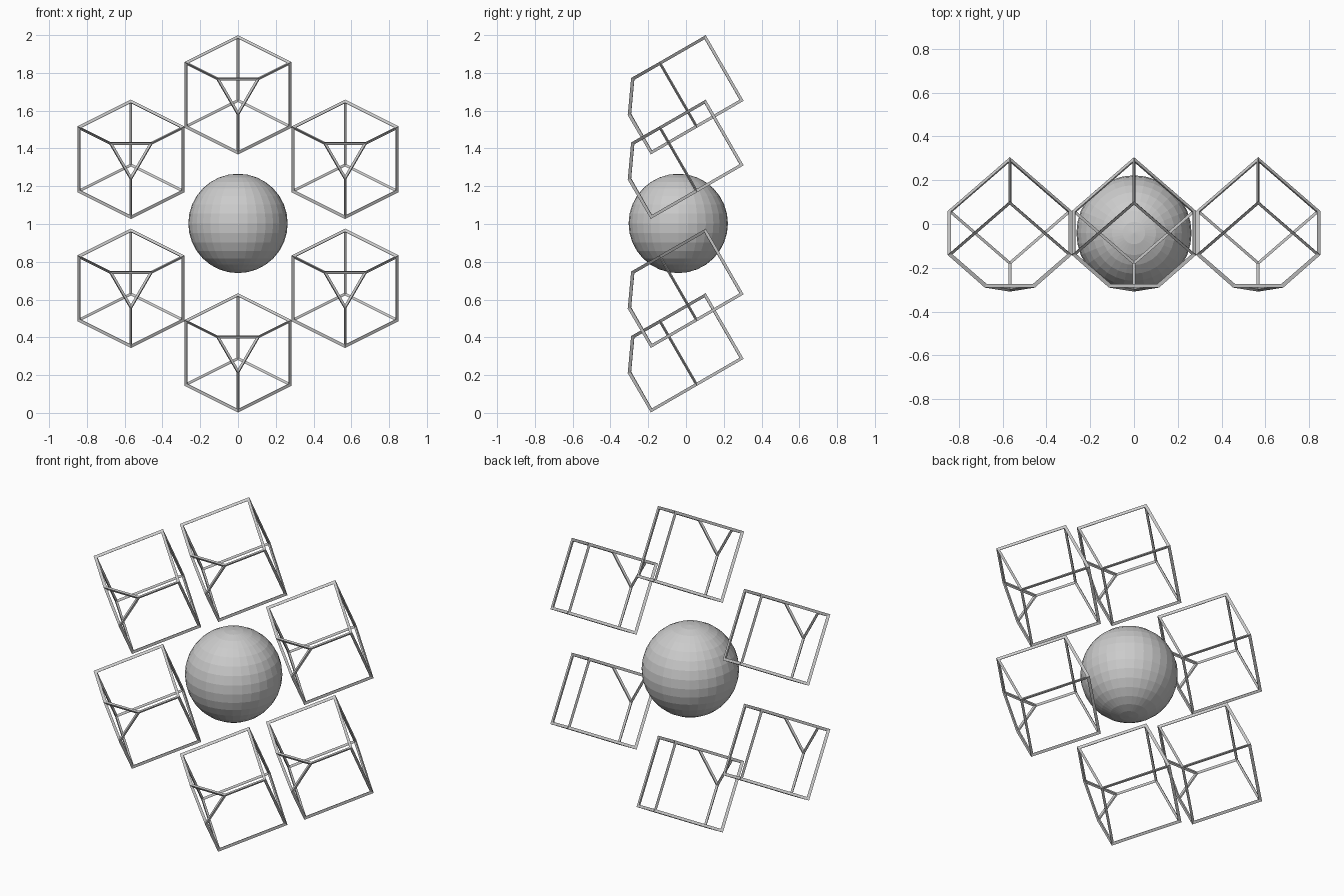
import bpy, bmesh, math
from mathutils import Matrix, Vector

if "Cube" in bpy.data.objects:
    bpy.data.objects.remove(bpy.data.objects["Cube"])

STRUT = 0.02           # strut thickness
SIDE = 0.39            # cube edge length on the strut centre lines
CUT = 0.156            # how far the front corner is cut back along each edge
Y = -0.041             # depth of the ring and the ball
STEP = 0.683           # ring radius in z


def corner_cut_cube_mesh():
    """Cube with its top front corner sliced off, standing on edge and tipped forward."""
    bm = bmesh.new()
    bmesh.ops.create_cube(bm, size=SIDE)
    h = SIDE / 2
    geom = bm.verts[:] + bm.edges[:] + bm.faces[:]
    res = bmesh.ops.bisect_plane(bm, geom=geom, dist=1e-5,
                                 plane_co=Vector((h - CUT, -h, h)),
                                 plane_no=Vector((1, -1, 1)).normalized(),
                                 clear_outer=True)
    rim = [e for e in res["geom_cut"] if isinstance(e, bmesh.types.BMEdge)]
    bmesh.ops.contextual_create(bm, geom=rim)
    bmesh.ops.recalc_face_normals(bm, faces=bm.faces[:])
    turn = Matrix.Rotation(math.radians(30), 4, 'X') @ Matrix.Rotation(math.radians(-45), 4, 'Z')
    bmesh.ops.transform(bm, matrix=turn, verts=bm.verts[:])
    mesh = bpy.data.meshes.new("cube_frame")
    bm.to_mesh(mesh)
    bm.free()
    return mesh


# Ring of six wire cubes
frame = corner_cut_cube_mesh()
ring = {
    "top": (0, 1), "upper_right": (0.567, 0.5), "lower_right": (0.567, -0.5),
    "bottom": (0, -1), "lower_left": (-0.567, -0.5), "upper_left": (-0.567, 0.5),
}
for name, (x, k) in ring.items():
    ob = bpy.data.objects.new("cube_frame_" + name, frame)
    bpy.context.collection.objects.link(ob)
    ob.location = (x, Y, 1.001 + k * STEP)
    wire = ob.modifiers.new("struts", 'WIREFRAME')
    wire.thickness = STRUT
    wire.offset = 0
    wire.use_even_offset = True

# Faceted ball in the middle
bpy.ops.mesh.primitive_uv_sphere_add(segments=32, ring_count=16, radius=0.263,
                                     location=(0, Y, 1.003))
bpy.context.object.name = "centre_ball"
